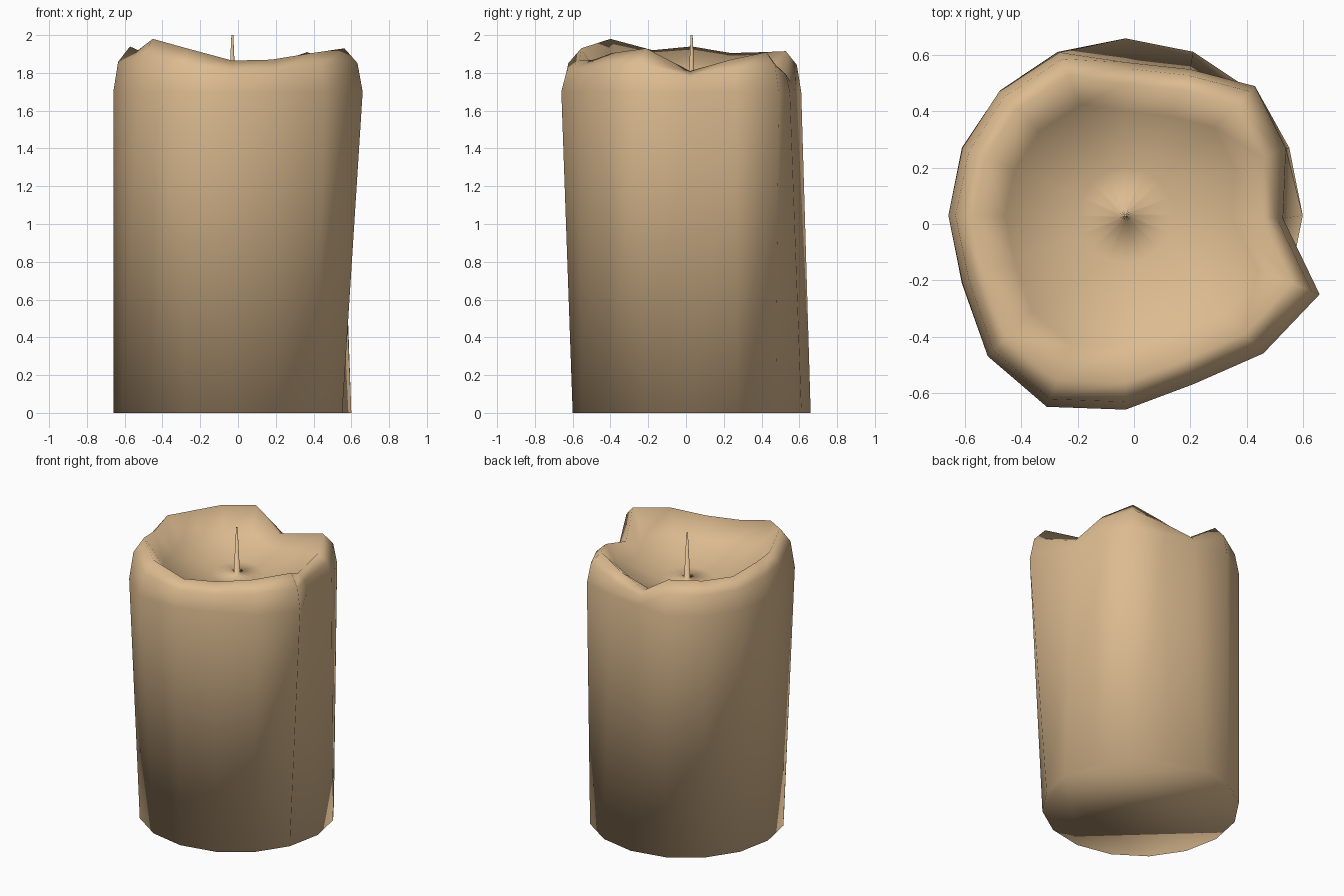
import bpy, bmesh, math

if "Cube" in bpy.data.objects:
    bpy.data.objects.remove(bpy.data.objects["Cube"])

SIDES = 16
CX, CY = -0.03, 0.03
R = 0.63

# Melted shoulder outline, counter-clockwise from +x: (x, y, crest height)
RIM = [(0.53, 0.02, 1.81), (0.54, 0.27, 1.87), (0.43, 0.49, 1.91), (0.20, 0.55, 1.84),
       (-0.03, 0.575, 1.78), (-0.265, 0.61, 1.915), (-0.48, 0.47, 1.91), (-0.61, 0.27, 1.905),
       (-0.66, 0.03, 1.94), (-0.61, -0.21, 1.92), (-0.52, -0.47, 1.98), (-0.31, -0.65, 1.93),
       (-0.03, -0.66, 1.865), (0.21, -0.57, 1.87), (0.46, -0.46, 1.905), (0.66, -0.25, 1.93)]


def circle(r, z):
    return [(CX + r * math.cos(2 * math.pi * i / SIDES),
             CY + r * math.sin(2 * math.pi * i / SIDES), z) for i in range(SIDES)]


def rim(scale, base, rise):
    """Rim outline scaled to the wick axis; rise blends base height to the crest."""
    return [(CX + (x - CX) * scale, CY + (y - CY) * scale, base + (c - base) * rise)
            for x, y, c in RIM]


def loft(name, rings):
    bm = bmesh.new()
    loops = [[bm.verts.new(p) for p in ring] for ring in rings]
    for a, b in zip(loops, loops[1:]):
        for i in range(SIDES):
            j = (i + 1) % SIDES
            bm.faces.new((a[i], a[j], b[j], b[i]))
    bm.faces.new(loops[0][::-1])
    bm.faces.new(loops[-1])
    for f in bm.faces:
        f.smooth = True
    mesh = bpy.data.meshes.new(name)
    bm.to_mesh(mesh)
    bm.free()
    obj = bpy.data.objects.new(name, mesh)
    bpy.context.collection.objects.link(obj)
    return obj


candle = loft("candle", [
    circle(R, 0),             # round foot
    rim(1.0, 1.70, 0.0),      # top of the wall
    rim(0.96, 1.70, 0.66),    # rounded shoulder
    rim(0.86, 1.70, 1.0),     # wavy melted crest
    rim(0.68, 1.70, 0.35),    # bowl wall
    circle(0.17, 1.68),       # bowl floor
    circle(0.02, 1.68),       # wick base
    circle(0.005, 2.0),       # wick tip
])

# Wax colour
wax = bpy.data.materials.new("wax")
wax.diffuse_color = (0.72, 0.50, 0.28, 1)
wax.use_nodes = True
wax.node_tree.nodes["Principled BSDF"].inputs["Base Color"].default_value = wax.diffuse_color
candle.data.materials.append(wax)
